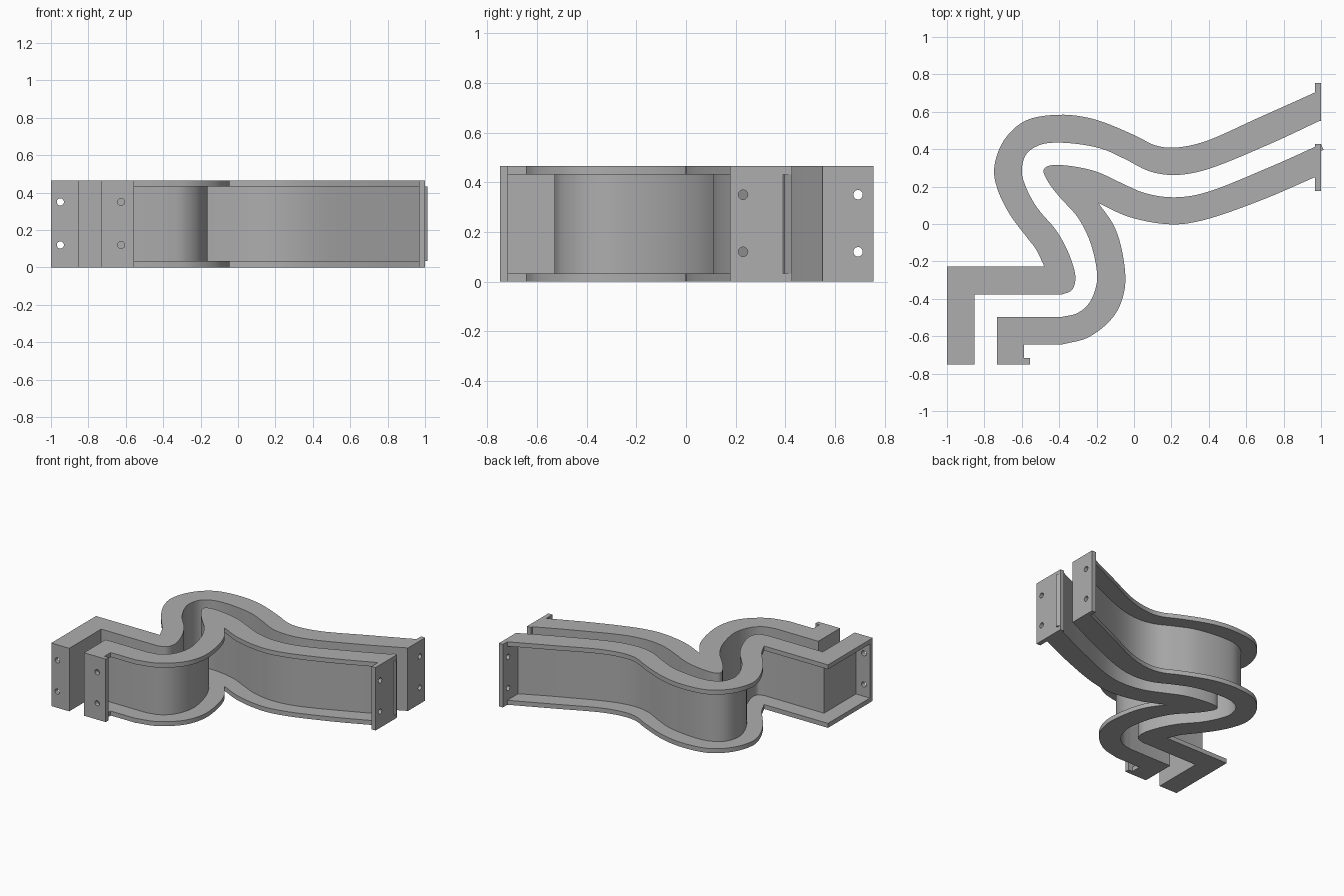
import bpy, bmesh, math
from mathutils import Vector, Matrix

if "Cube" in bpy.data.objects:
    bpy.data.objects.remove(bpy.data.objects["Cube"])

H, T = 0.465, 0.033          # wall height, sheet thickness

grey = bpy.data.materials.new("light grey")
grey.diffuse_color = (0.42, 0.42, 0.42, 1)
grey.use_nodes = True
grey.node_tree.nodes["Principled BSDF"].inputs["Base Color"].default_value = grey.diffuse_color


def spline(pts, n=7):
    """Smooth curve through the points (centripetal Catmull-Rom)."""
    p = [Vector(q) for q in pts]
    p = [2 * p[0] - p[1]] + p + [2 * p[-1] - p[-2]]
    out = []
    for a, b, c, d in zip(p, p[1:], p[2:], p[3:]):
        t1 = (b - a).length ** 0.5
        t2 = t1 + (c - b).length ** 0.5
        t3 = t2 + (d - c).length ** 0.5
        for i in range(n):
            t = t1 + (t2 - t1) * i / n
            a1 = a * (t1 - t) / t1 + b * t / t1
            a2 = b * (t2 - t) / (t2 - t1) + c * (t - t1) / (t2 - t1)
            a3 = c * (t3 - t) / (t3 - t2) + d * (t - t2) / (t3 - t2)
            b1 = a1 * (t2 - t) / t2 + a2 * t / t2
            b2 = a2 * (t3 - t) / (t3 - t1) + a3 * (t - t1) / (t3 - t1)
            out.append(b1 * (t2 - t) / (t2 - t1) + b2 * (t - t1) / (t2 - t1))
    return out + [p[-2]]


def offset(path, dist):
    """Parallel path with mitred corners, to the left for positive dist."""
    out = []
    for i, p in enumerate(path):
        d1 = (p - path[max(i - 1, 0)]).normalized()
        d2 = (path[min(i + 1, len(path) - 1)] - p).normalized()
        if i == 0:
            d1 = d2
        if i == len(path) - 1:
            d2 = d1
        n = Vector((-d1.y - d2.y, d1.x + d2.x)).normalized()
        cos = max(n.dot(Vector((-d1.y, d1.x))), 0.6)
        out.append(p + n * dist / cos)
    return out


def prism(name, outline, z0, z1):
    """Extrude a flat outline from z0 to z1."""
    bm = bmesh.new()
    f = bm.faces.new([bm.verts.new((p[0], p[1], z0)) for p in outline])
    ext = bmesh.ops.extrude_face_region(bm, geom=[f])
    verts = [v for v in ext["geom"] if isinstance(v, bmesh.types.BMVert)]
    bmesh.ops.translate(bm, verts=verts, vec=(0, 0, z1 - z0))
    bmesh.ops.recalc_face_normals(bm, faces=bm.faces)
    me = bpy.data.meshes.new(name)
    bm.to_mesh(me)
    bm.free()
    ob = bpy.data.objects.new(name, me)
    bpy.context.collection.objects.link(ob)
    me.materials.append(grey)
    bpy.ops.object.select_all(action="DESELECT")
    ob.select_set(True)
    bpy.context.view_layer.objects.active = ob
    bpy.ops.object.shade_smooth_by_angle(angle=math.radians(25))
    return ob


def wall(name, inner, outer, side):
    """C-section wall: web along the channel, flanges reaching outward."""
    prism(name + "_web", inner + offset(inner, side * T)[::-1], T, H - T)
    for part, z in (("bottom", 0), ("top", H - T)):
        prism(f"{name}_{part}_flange", inner + outer[::-1], z, z + T)


def end_plate(name, x0, x1, y0, y1, hole, axis):
    """Mounting plate with two bolt holes drilled along the axis."""
    ob = prism(name, [(x0, y0), (x1, y0), (x1, y1), (x0, y1)], 0, H)
    bm = bmesh.new()
    for z in (0.12, 0.35):
        loc = (x0, hole, z) if axis == "X" else (hole, y0, z)
        rot = Matrix.Rotation(math.pi / 2, 4, "Y" if axis == "X" else "X")
        bmesh.ops.create_cone(bm, cap_ends=True, segments=24, radius1=0.019, radius2=0.019,
                              depth=0.2, matrix=Matrix.Translation(loc) @ rot)
    me = bpy.data.meshes.new("hole_cutter")
    bm.to_mesh(me)
    bm.free()
    cutter = bpy.data.objects.new("hole_cutter", me)
    cutter.hide_render = True
    bpy.context.collection.objects.link(cutter)
    mod = ob.modifiers.new("holes", "BOOLEAN")
    mod.operation, mod.solver, mod.object = "DIFFERENCE", "EXACT", cutter
    bpy.context.view_layer.objects.active = ob
    bpy.ops.object.modifier_apply(modifier=mod.name)
    bpy.data.objects.remove(cutter)


def V(*pts):
    return [Vector(p) for p in pts]


# Back wall: follows the outside of the first bend
back_in = spline([(1, .555), (.72, .425), (.36, .283), (.2, .262), (.08, .283), (-.05, .348),
                  (-.185, .406), (-.4, .435), (-.505, .422), (-.575, .374), (-.6, .283),
                  (-.58, .203), (-.52, .09), (-.41, -.043), (-.34, -.18), (-.313, -.294),
                  (-.334, -.355), (-.39, -.378)]) + V((-.853, -.378), (-.853, -.747))
back_out = V((1, .717)) + spline([(.967, .703), (.67, .57), (.36, .435), (.2, .408), (.11, .422),
                   (0, .476), (-.22, .562), (-.4, .584), (-.585, .55), (-.7, .44), (-.748, .294),
                   (-.73, .187), (-.665, .053), (-.57, -.075), (-.525, -.134),
                   (-.479, -.228)]) + V((-1, -.228), (-1, -.747))
wall("back_wall", back_in, back_out, -1)

# Front wall: follows the inside of the first bend, round the tip
front_in = spline([(1, .427), (.72, .302), (.36, .162), (.2, .143), (.056, .166), (-.08, .225),
                   (-.21, .283), (-.39, .315), (-.464, .308), (-.484, .285), (-.452, .214),
                   (-.393, .139), (-.302, .037), (-.238, -.086), (-.2, -.24), (-.2, -.32),
                   (-.238, -.42), (-.302, -.476), (-.388, -.497)]) + V((-.733, -.497), (-.733, -.747))
front_out = V((1, .263)) + spline([(.967, .25), (.67, .123), (.36, .018), (.2, -.002), (-.024, .037),
                    (-.19, .112)]) + spline([(-.19, .112), (-.104, -.016), (-.056, -.187),
                    (-.05, -.348), (-.104, -.487), (-.24, -.604), (-.388, -.645)])[1:] \
    + V((-.588, -.645), (-.588, -.747))
wall("front_wall", front_in, front_out, 1)

# Bolted end plates
end_plate("back_wall_right_plate", .967, 1, .55, .755, .693, "X")
end_plate("front_wall_right_plate", .967, 1, .177, .427, .23, "X")
end_plate("back_wall_front_plate", -1, -.853, -.75, -.717, -.95, "Y")
end_plate("front_wall_front_plate", -.733, -.555, -.75, -.717, -.625, "Y")
